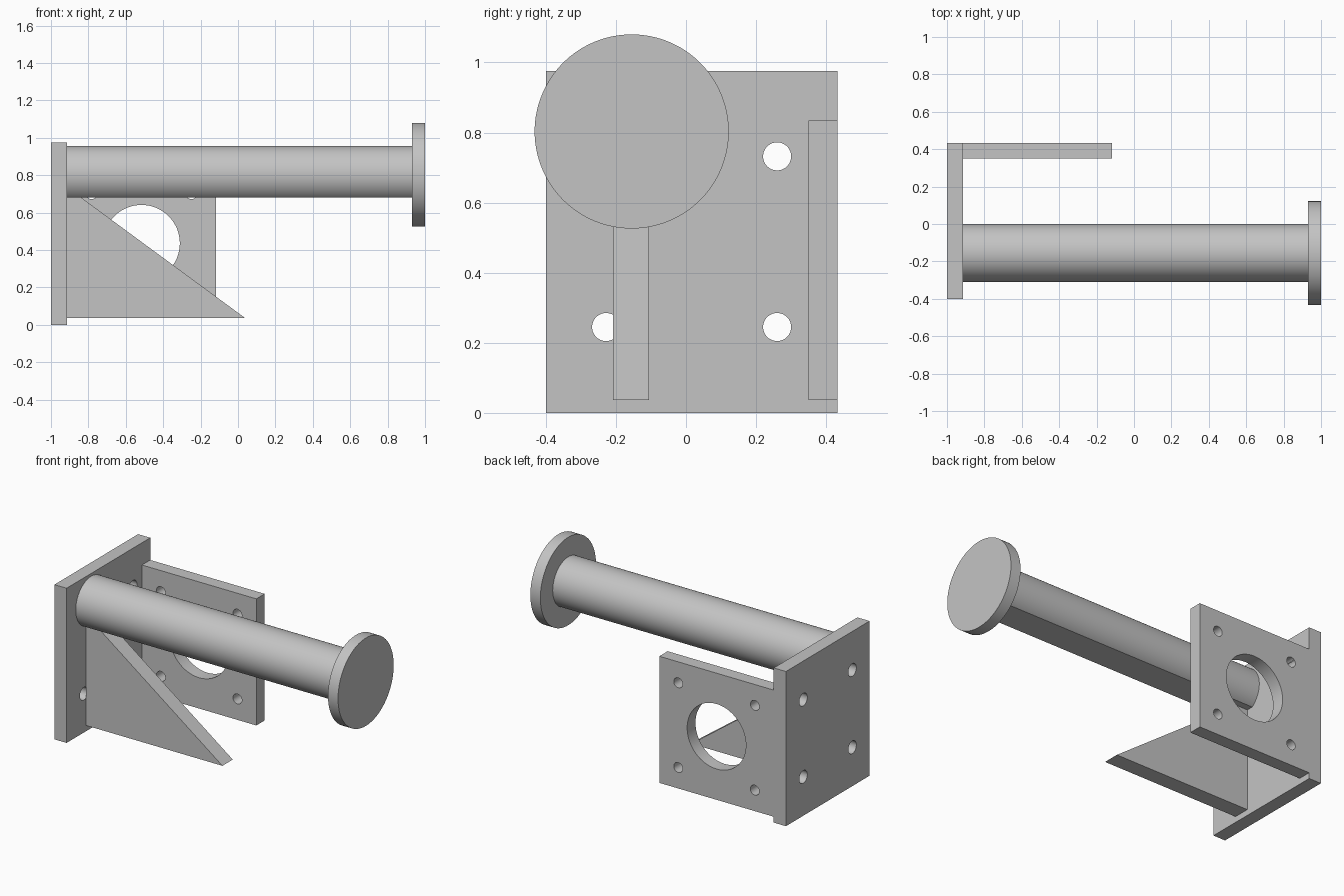
import bpy, bmesh, math
from mathutils import Vector

if "Cube" in bpy.data.objects:
    bpy.data.objects.remove(bpy.data.objects["Cube"], do_unlink=True)

grey = bpy.data.materials.new("plain grey")
grey.use_nodes = True
grey.diffuse_color = (0.55, 0.55, 0.55, 1)
grey.node_tree.nodes["Principled BSDF"].inputs["Base Color"].default_value = (0.55, 0.55, 0.55, 1)


def prism(name, outline, axis, lo, hi):
    """Extrude an outline along x (outline in y, z) or along y (outline in x, z)."""
    def place(p, d):
        return (d, p[0], p[1]) if axis == "x" else (p[0], d, p[1])
    bm = bmesh.new()
    face = bm.faces.new([bm.verts.new(place(p, lo)) for p in outline])
    ext = bmesh.ops.extrude_face_region(bm, geom=[face])
    verts = [v for v in ext["geom"] if isinstance(v, bmesh.types.BMVert)]
    bmesh.ops.translate(bm, verts=verts, vec=Vector(place((0, 0), hi - lo)))
    bmesh.ops.recalc_face_normals(bm, faces=bm.faces)
    mesh = bpy.data.meshes.new(name)
    bm.to_mesh(mesh)
    bm.free()
    mesh.materials.append(grey)
    obj = bpy.data.objects.new(name, mesh)
    bpy.context.collection.objects.link(obj)
    return obj


def rect(a0, a1, z0, z1):
    return [(a0, z0), (a1, z0), (a1, z1), (a0, z1)]


def circle(a, z, r, n=96, start=0.0, sweep=math.tau):
    steps = n if sweep == math.tau else n + 1
    return [(a + r * math.cos(start + sweep * i / n), z + r * math.sin(start + sweep * i / n))
            for i in range(steps)]


def activate(obj):
    bpy.ops.object.select_all(action="DESELECT")
    obj.select_set(True)
    bpy.context.view_layer.objects.active = obj


def drill(obj, holes, axis, lo, hi):
    """Cut round holes (centre, height, radius) right through a plate."""
    for a, z, r in holes:
        cutter = prism("hole_cutter", circle(a, z, r, 64), axis, lo - 0.05, hi + 0.05)
        cutter.hide_render = True
        mod = obj.modifiers.new("hole", "BOOLEAN")
        mod.operation, mod.solver, mod.object = "DIFFERENCE", "EXACT", cutter
        activate(obj)
        bpy.ops.object.modifier_apply(modifier=mod.name)
        bpy.data.objects.remove(cutter, do_unlink=True)


def smooth(obj):
    activate(obj)
    bpy.ops.object.shade_smooth_by_angle(angle=math.radians(25))


WALL = -0.915               # inner face of the mounting plate
ARM_Y, ARM_Z = -0.155, 0.803
FLAT = 0.68                 # flat underside of the arm

# Mounting plate with four screw holes
mount = prism("mounting_plate", rect(-0.40, 0.433, 0, 0.975), "x", -1, WALL)
drill(mount, [(y, z, 0.04) for y in (-0.228, 0.26) for z in (0.245, 0.732)], "x", -1, WALL)

# Side plate with a large bore and four small corner holes
CX, CZ, PITCH = -0.516, 0.436, 0.267
side = prism("side_plate", rect(WALL, -0.117, 0.037, 0.835), "y", 0.35, 0.433)
corners = [(CX + i * PITCH, CZ + j * PITCH, 0.031) for i in (-1, 1) for j in (-1, 1)]
drill(side, [(CX, CZ, 0.205)] + corners, "y", 0.35, 0.433)

# Round arm with a flat underside
R = 0.154
half = math.acos((ARM_Z - FLAT) / R)
arm = prism("arm", circle(ARM_Y, ARM_Z, R, 96, -math.pi / 2 + half, math.tau - 2 * half),
            "x", WALL, 0.93)

# End disc
disc = prism("end_disc", circle(ARM_Y, ARM_Z, 0.277, 128), "x", 0.93, 1)

# Triangular gusset under the arm
gusset = prism("gusset", [(WALL, 0.037), (0.037, 0.037), (-0.838, FLAT), (WALL, FLAT)],
               "y", -0.208, -0.105)

for part in (mount, side, arm, disc):
    smooth(part)
